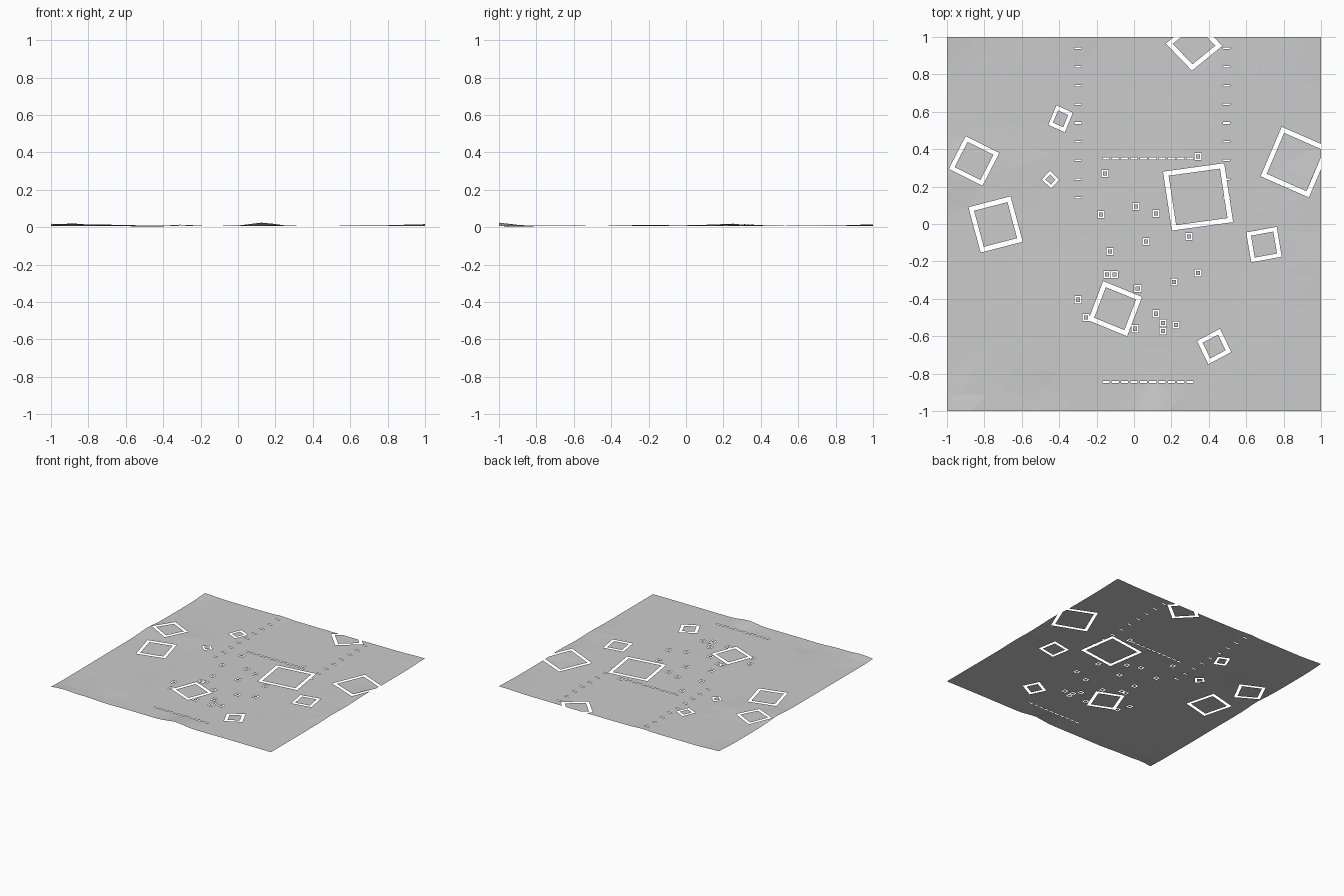
import bpy, math, random
from mathutils import Vector
from mathutils.geometry import delaunay_2d_cdt

if "Cube" in bpy.data.objects:
    bpy.data.objects.remove(bpy.data.objects["Cube"])

random.seed(4)

# Three consecutive corners of each big plot, plus the slot width around it
plots = [
    ((.17, .965), (.31, .82), (.472, .952), .025),
    ((-.415, .635), (-.327, .595), (-.37, .49), .02),
    ((-.45, .285), (-.4, .237), (-.443, .19), .014),
    ((-.90, .47), (-.72, .38), (-.81, .205), .023),
    ((-.885, .09), (-.66, .148), (-.595, -.095), .025),
    ((.155, .28), (.482, .325), (.53, .01), .026),
    ((.79, .52), (.677, .255), (.935, .142), .025),
    ((.6, -.045), (.763, -.015), (.79, -.175), .022),
    ((-.165, -.305), (.043, -.39), (-.037, -.6), .025),
    ((.46, -.56), (.52, -.685), (.397, -.75), .023),
]
# Centres of the small square markers
markers = [(-.155, .27), (.343, .36), (-.177, .05), (.01, .094), (.118, .056),
           (.064, -.094), (.295, -.067), (-.129, -.147), (-.105, -.27), (-.145, -.27),
           (-.3, -.405), (-.257, -.5), (.02, -.345), (.005, -.56), (.118, -.48),
           (.155, -.53), (.155, -.573), (.225, -.54), (.214, -.31), (.343, -.262)]
# Rows of dashes
dashes = [(-.15 + .05 * i, y) for i in range(10) for y in (.35, -.845)]
dashes += [(x, .14 + .1 * i) for i in range(9) for x in (-.3, .495)]

# Gentle mounds and dips: x, y, height, radius
mounds = [(.13, -1, .018, .09), (-.9, -1, .013, .09), (-1, .25, .011, .12),
          (1, .25, .008, .13), (-.7, -1, .006, .12), (-.3, 1, .006, .07),
          (-.65, .3, .006, .12), (.9, .1, .005, .15), (-1, 1, .009, .12),
          (1, 1, .007, .15), (1, -.2, .006, .12), (-.5, -.9, -.007, .1)]


def height(x, y):
    z = .007 + .0012 * math.sin(5 * x + 1) * math.cos(4 * y)
    for mx, my, h, r in mounds:
        z += h * math.exp(-((x - mx) ** 2 + (y - my) ** 2) / (r * r))
    return max(z, 0)


def box(cx, cy, w, h):
    return [Vector((cx + sx * w / 2, cy + sy * h / 2))
            for sx, sy in ((-1, -1), (1, -1), (1, 1), (-1, 1))]


def inset(poly, d):
    c = sum(poly, Vector((0, 0))) / 4
    side = sum((poly[i] - poly[i - 1]).length for i in range(4)) / 4
    return [c + (p - c) * (1 - 2 * d / side) for p in poly]


def inside(p, poly):
    s = [(poly[i] - poly[i - 1]).cross(p - poly[i - 1]) for i in range(4)]
    return all(v > 0 for v in s) or all(v < 0 for v in s)


# Slots: outer outline and the island left inside it
rings = []
for a, b, c, w in plots:
    a, b, c = Vector(a), Vector(b), Vector(c)
    outer = [a, b, c, a + c - b]
    rings.append((outer, inset(outer, w)))
for m in markers:
    outer = box(*m, .038, .038)
    rings.append((outer, inset(outer, .008)))
slots = [box(x, y, .038, .009) for x, y in dashes]

# Planar triangulation constrained by the outlines
border = box(0, 0, 2, 2)
pts, edges = [], []
for poly in [border] + [q for r in rings for q in r] + slots:
    n = len(pts)
    pts += poly
    edges += [(n + i, n + (i + 1) % 4) for i in range(4)]
for i in range(1, 32):
    t = -1 + i / 16
    pts += [Vector(p) for p in ((t, -1), (t, 1), (-1, t), (1, t))]
pts += [Vector((random.uniform(-.98, .98), random.uniform(-.98, .98))) for _ in range(350)]
verts, _, tris, *_ = delaunay_2d_cdt(pts, edges, [], 0, 1e-5)

# Sort triangles into ground, plot islands and marker islands; drop the slots
parts = {"ground": [], "plot_pads": [], "marker_pads": []}
for f in tris:
    c = sum((verts[i] for i in f), Vector((0, 0))) / len(f)
    if max(abs(c.x), abs(c.y)) > 1 or any(inside(c, s) for s in slots):
        continue
    name = "ground"
    for k, (outer, inner) in enumerate(rings):
        if inside(c, outer):
            name = ("plot_pads" if k < len(plots) else "marker_pads") if inside(c, inner) else None
            break
    if name:
        a, b, d = (verts[i] for i in f[:3])
        parts[name].append(list(f) if (b - a).cross(d - a) > 0 else list(f)[::-1])

for name, faces in parts.items():
    used = sorted({i for f in faces for i in f})
    index = {v: k for k, v in enumerate(used)}
    me = bpy.data.meshes.new(name)
    me.from_pydata([(verts[i].x, verts[i].y, height(*verts[i])) for i in used], [],
                   [[index[i] for i in f] for f in faces])
    bpy.context.collection.objects.link(bpy.data.objects.new(name, me))
